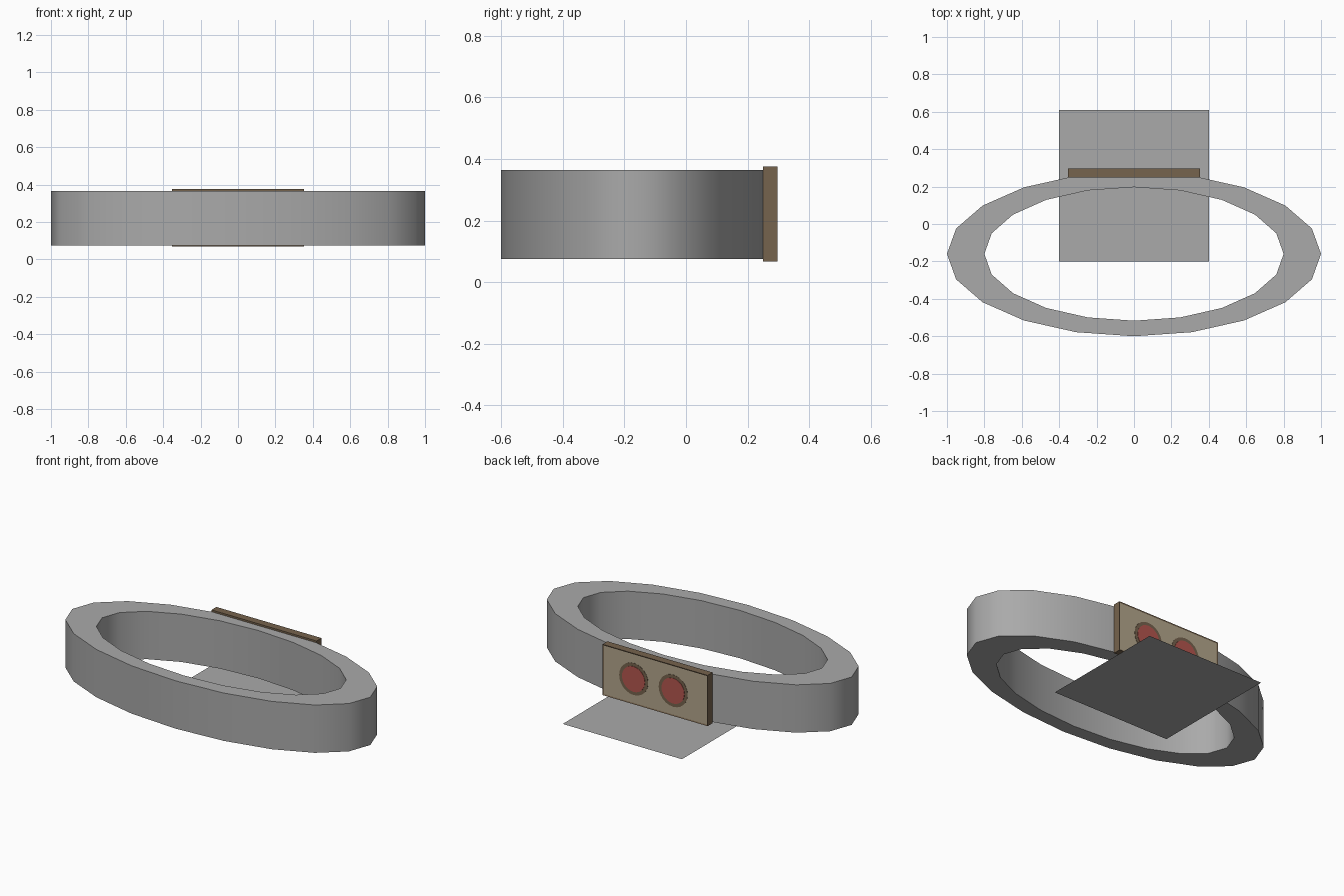
import bpy, bmesh, math
from mathutils import Matrix

if "Cube" in bpy.data.objects:
    bpy.data.objects.remove(bpy.data.objects["Cube"], do_unlink=True)


def material(name, rgb):
    m = bpy.data.materials.new(name)
    m.use_nodes = True
    m.diffuse_color = (*rgb, 1)
    m.node_tree.nodes["Principled BSDF"].inputs["Base Color"].default_value = (*rgb, 1)
    return m


GREY = material("grey", (0.4, 0.4, 0.4))
BROWN = material("brown", (0.18, 0.125, 0.075))
TAN = material("tan", (0.45, 0.38, 0.26))
RED = material("red", (0.45, 0.093, 0.076))


def finish(name, bm, *mats):
    mesh = bpy.data.meshes.new(name)
    bm.to_mesh(mesh)
    bm.free()
    for m in mats:
        mesh.materials.append(m)
    ob = bpy.data.objects.new(name, mesh)
    bpy.context.collection.objects.link(ob)
    return ob


# Oval band: four ellipses bridged into a closed loop
SIDES, CENTRE_Y = 20, -0.16
bm = bmesh.new()
section = [(1, 0.44, 0.075), (1, 0.44, 0.365), (0.8, 0.357, 0.365), (0.8, 0.357, 0.075)]
loops = []
for rx, ry, z in section:
    angles = [math.tau * i / SIDES for i in range(SIDES)]
    loops.append([bm.verts.new((rx * math.cos(a), CENTRE_Y + ry * math.sin(a), z)) for a in angles])
for k in range(4):
    a, b = loops[k], loops[(k + 1) % 4]
    for i in range(SIDES):
        j = (i + 1) % SIDES
        bm.faces.new((a[i], a[j], b[j], b[i]))
bmesh.ops.recalc_face_normals(bm, faces=bm.faces)
band = finish("oval_band", bm, GREY)
bpy.context.view_layer.objects.active = band
band.select_set(True)
bpy.ops.object.shade_smooth_by_angle(angle=math.radians(45))

# Flat sheet on the floor
bm = bmesh.new()
bmesh.ops.create_grid(bm, x_segments=1, y_segments=1, size=0.5,
                      matrix=Matrix.Translation((0, 0.205, 0)) @ Matrix.Diagonal((0.8, 0.81, 1, 1)))
finish("floor_sheet", bm, GREY)

# Badge plate with a shallow inset tan face at the back
bm = bmesh.new()
bmesh.ops.create_cube(bm, size=1, matrix=Matrix.Translation((0, 0.273, 0.222))
                      @ Matrix.Diagonal((0.705, 0.047, 0.308, 1)))
back = [f for f in bm.faces if f.normal.y > 0.9]
bmesh.ops.inset_region(bm, faces=back, thickness=0.01, depth=-0.003)
for f in back:
    f.material_index = 1
finish("badge_plate", bm, BROWN, TAN)


# Round lamps: a dark rim disc with a red disc on it
def disc(name, x, radius, y, mat):
    bm = bmesh.new()
    bmesh.ops.create_cone(bm, cap_ends=True, segments=24, radius1=radius, radius2=radius, depth=0.004,
                          matrix=Matrix.Translation((x, y, 0.22)) @ Matrix.Rotation(math.pi / 2, 4, "X"))
    finish(name, bm, mat)


for side, x in (("left", 0.145), ("right", -0.12)):
    disc(side + "_lamp_rim", x, 0.097, 0.293, BROWN)
    disc(side + "_lamp", x, 0.077, 0.295, RED)
